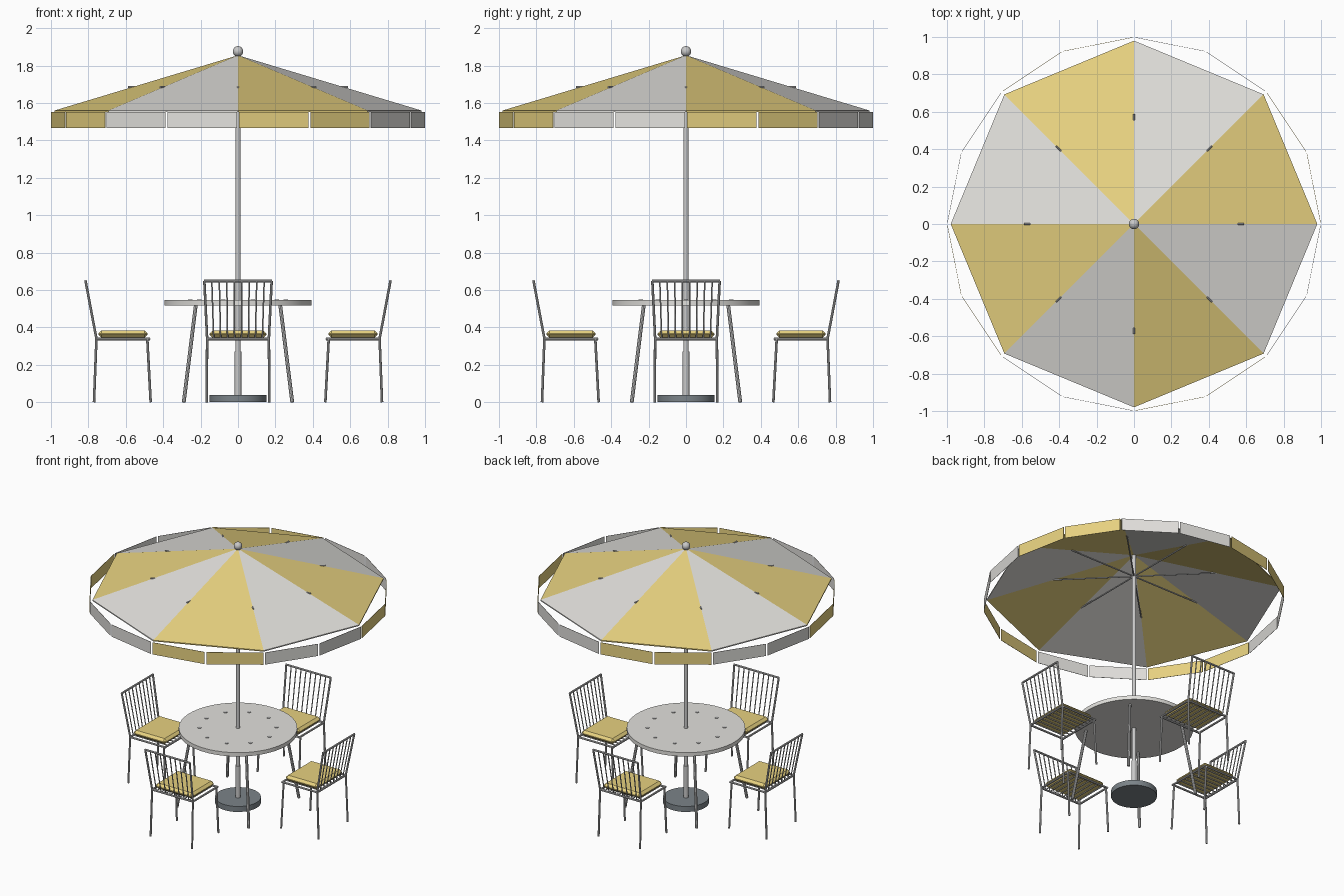
import bpy, bmesh
from math import pi, cos, sin, radians
from mathutils import Vector

cube = bpy.data.objects.get("Cube")
if cube:
    bpy.data.objects.remove(cube, do_unlink=True)


def material(name, rgb):
    m = bpy.data.materials.new(name)
    m.use_nodes = True
    m.diffuse_color = (*rgb, 1)
    m.node_tree.nodes["Principled BSDF"].inputs["Base Color"].default_value = (*rgb, 1)
    return m


YELLOW = material("yellow fabric", (0.8, 0.64, 0.215))
WHITE = material("off white", (0.76, 0.75, 0.72))
METAL = material("grey metal", (0.58, 0.58, 0.58))
SLATE = material("slate base", (0.2, 0.23, 0.25))


def polar(r, a, z):
    return Vector((r * cos(a), r * sin(a), z))


def mesh_object(name, bm, *mats):
    bmesh.ops.recalc_face_normals(bm, faces=bm.faces)
    me = bpy.data.meshes.new(name)
    bm.to_mesh(me)
    bm.free()
    ob = bpy.data.objects.new(name, me)
    bpy.context.collection.objects.link(ob)
    for m in mats:
        me.materials.append(m)
    return ob


def smooth(ob):
    bpy.ops.object.select_all(action='DESELECT')
    ob.select_set(True)
    bpy.context.view_layer.objects.active = ob
    bpy.ops.object.shade_smooth_by_angle(angle=radians(40))


def disc(name, r, z0, z1, mat, sides=48, at=(0, 0)):
    bm = bmesh.new()
    bmesh.ops.create_cone(bm, cap_ends=True, segments=sides, radius1=r, radius2=r, depth=z1 - z0)
    bmesh.ops.translate(bm, verts=bm.verts, vec=(*at, (z0 + z1) / 2))
    smooth(mesh_object(name, bm, mat))


def tubes(name, paths, r, mat):
    """Round rods along a list of point paths, as one mesh."""
    cu = bpy.data.curves.new(name, 'CURVE')
    cu.dimensions = '3D'
    cu.bevel_depth = r
    cu.bevel_resolution = 2
    cu.use_fill_caps = True
    for path in paths:
        s = cu.splines.new('POLY')
        s.points.add(len(path) - 1)
        for p, co in zip(s.points, path):
            p.co = (*co, 1)
    cu.materials.append(mat)
    ob = bpy.data.objects.new(name, cu)
    bpy.context.collection.objects.link(ob)
    bpy.ops.object.select_all(action='DESELECT')
    ob.select_set(True)
    bpy.context.view_layer.objects.active = ob
    bpy.ops.object.convert(target='MESH')
    smooth(ob)
    return ob


def slab(bm, corners, offset, index):
    """Closed prism from a flat outline pushed along an offset."""
    a = [bm.verts.new(c) for c in corners]
    b = [bm.verts.new(c + offset) for c in corners]
    n = len(a)
    faces = [bm.faces.new(a), bm.faces.new(b)]
    faces += [bm.faces.new((a[i], a[(i + 1) % n], b[(i + 1) % n], b[i])) for i in range(n)]
    for f in faces:
        f.material_index = index


# Canopy: eight alternating panels
bm = bmesh.new()
for k in range(8):
    a, b = k * pi / 4, (k + 1) * pi / 4
    slab(bm, [Vector((0, 0, 1.855)), polar(0.98, a, 1.56), polar(0.98, b, 1.56)],
         Vector((0, 0, -0.008)), k % 2)
mesh_object("canopy", bm, YELLOW, WHITE)

# Hanging valance: two flaps per canopy panel
bm = bmesh.new()
for k in range(16):
    p, q = polar(1, k * pi / 8, 1.465), polar(1, (k + 1) * pi / 8, 1.465)
    gap = (q - p).normalized() * 0.006
    p, q = p + gap, q - gap
    up = Vector((0, 0, 0.088))
    inward = -polar(0.002, (k + 0.5) * pi / 8, 0)
    slab(bm, [p, q, q + up, p + up], inward, k // 2 % 2)
mesh_object("valance", bm, YELLOW, WHITE)

# Struts whose tips poke through the canopy ridges
tubes("canopy_struts", [[polar(0.01, k * pi / 4, 1.685), polar(0.588, k * pi / 4, 1.685)]
                        for k in range(8)], 0.005, METAL)

# Pole, sleeve, base and finial
disc("pole", 0.0145, 0.02, 1.86, METAL, 20)
disc("pole_sleeve", 0.018, 0.03, 0.27, METAL, 20)
disc("base", 0.152, 0, 0.04, SLATE)
bm = bmesh.new()
bmesh.ops.create_uvsphere(bm, u_segments=20, v_segments=12, radius=0.028)
bmesh.ops.translate(bm, verts=bm.verts, vec=(0, 0, 1.876))
smooth(mesh_object("finial", bm, METAL))

# Table
disc("table_top", 0.393, 0.518, 0.546, WHITE, 64)
for k in range(10):
    x, y, _ = polar(0.255, k * pi / 5, 0)
    disc("table_stud", 0.012, 0.543, 0.55, METAL, 12, (x, y))
tubes("table_legs", [[(sx * 0.225, sy * 0.225, 0.525), (sx * 0.29, sy * 0.29, 0)]
                     for sx in (-1, 1) for sy in (-1, 1)], 0.01, METAL)


# Chairs, each facing the table
def chair(turn):
    frame = []
    for s in (-1, 1):
        frame.append([(0.77, s * 0.168, 0), (0.757, s * 0.165, 0.34), (0.815, s * 0.18, 0.648)])
        frame.append([(0.467, s * 0.168, 0), (0.485, s * 0.165, 0.34)])
        frame.append([(0.47, s * 0.165, 0.338), (0.76, s * 0.165, 0.338)])
    for x, z, w in ((0.815, 0.648, 0.183), (0.757, 0.338, 0.165), (0.475, 0.338, 0.165)):
        frame.append([(x, -w, z), (x, w, z)])
    # Bent rods run under the seat and up the back
    rods = []
    for i in range(8):
        t = (i - 3.5) * 0.04
        rods.append([(0.472, t * 0.93, 0.339), (0.757, t * 0.93, 0.339), (0.815, t, 0.648)])
    parts = [tubes("chair_frame", frame, 0.007, METAL),
             tubes("chair_rods", rods, 0.004, METAL)]
    # Cushion with wide chamfers meeting in a narrow seam
    bm = bmesh.new()
    bmesh.ops.create_cube(bm, size=1)
    for v in bm.verts:
        v.co = Vector((0.615 + v.co.x * 0.264, v.co.y * 0.304, 0.364 + v.co.z * 0.04))
    bmesh.ops.bevel(bm, geom=bm.edges[:], offset=0.017, segments=1, affect='EDGES', profile=0.5)
    parts.append(mesh_object("seat_cushion", bm, YELLOW))
    for ob in parts:
        ob.rotation_euler.z = turn


for k in range(4):
    chair(k * pi / 2)
